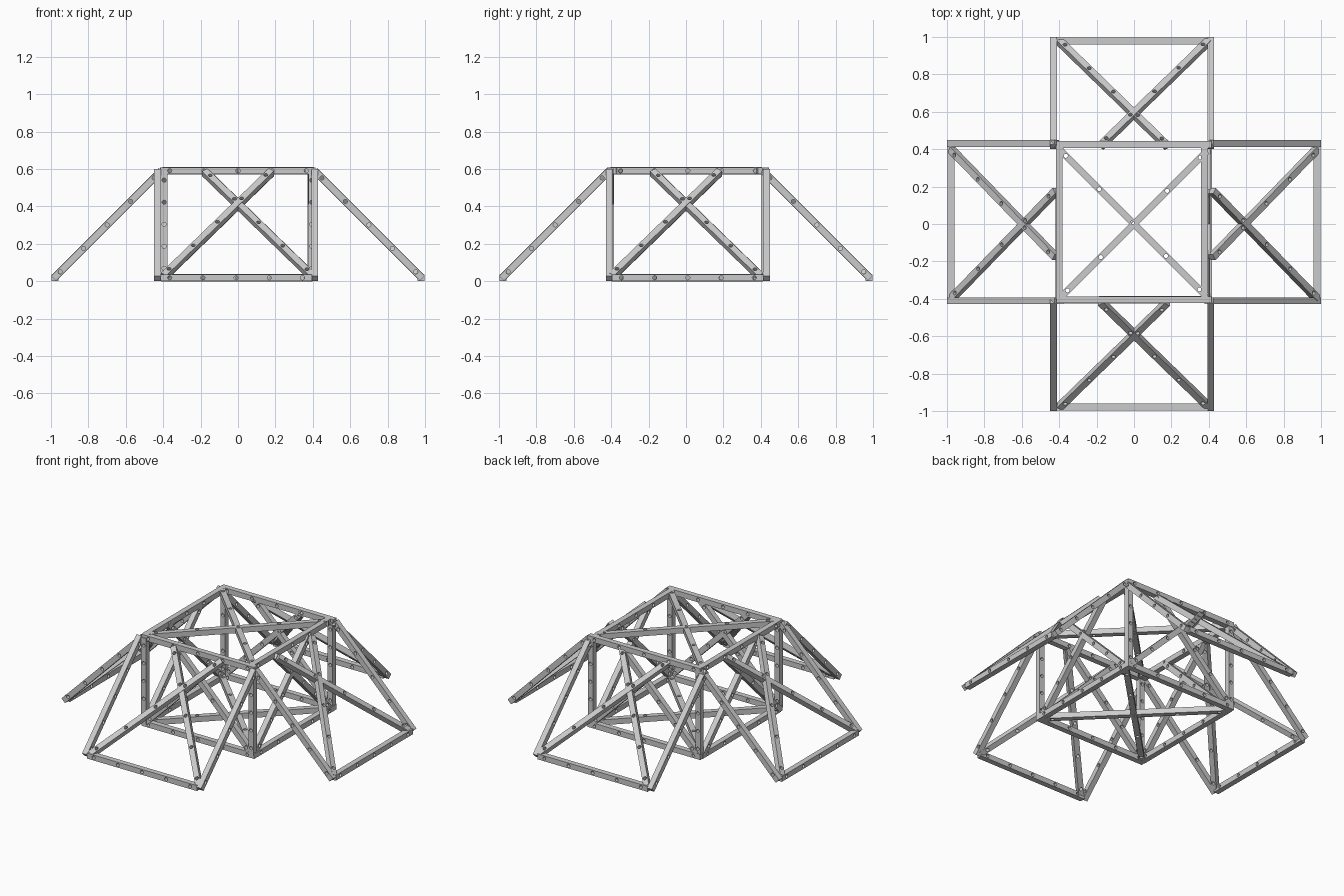
import bpy, math
from mathutils import Vector, Matrix

if "Cube" in bpy.data.objects:
    bpy.data.objects.remove(bpy.data.objects["Cube"])

S = 0.036          # bar thickness
R = 0.011          # drilled hole radius
H = 0.608          # frame height


def beam(name, p, q, drill, m=Matrix(), holes=5):
    """Square bar from p to q with round holes along the drill direction."""
    p, q = m @ Vector(p), m @ Vector(q)
    x = (q - p).normalized()
    z = m.to_3x3() @ Vector(drill)
    z = (z - x * z.dot(x)).normalized()
    y = z.cross(x)
    half = (q - p).length / 2
    cu = bpy.data.curves.new(name + "_profile", 'CURVE')
    cu.dimensions = '2D'
    cu.fill_mode = 'BOTH'
    cu.extrude = S / 2
    loops = [[(-half, -S / 2), (half, -S / 2), (half, S / 2), (-half, S / 2)]]
    step = 2 * (half - 0.05) / (holes - 1)
    for i in range(holes):
        c = -half + 0.05 + i * step
        loops.append([(c + R * math.cos(a * math.pi / 6), R * math.sin(a * math.pi / 6))
                      for a in range(12)])
    for pts in loops:
        sp = cu.splines.new('POLY')
        sp.points.add(len(pts) - 1)
        for pt, (u, v) in zip(sp.points, pts):
            pt.co = (u, v, 0, 1)
        sp.use_cyclic_u = True
        sp.use_smooth = False
    tmp = bpy.data.objects.new(name + "_tmp", cu)
    bpy.context.collection.objects.link(tmp)
    dg = bpy.context.evaluated_depsgraph_get()
    me = bpy.data.meshes.new_from_object(tmp.evaluated_get(dg))
    me.shade_flat()
    bpy.data.objects.remove(tmp)
    bpy.data.curves.remove(cu)
    ob = bpy.data.objects.new(name, me)
    rot = Matrix((x, y, z)).transposed().to_4x4()
    ob.matrix_world = Matrix.Translation((p + q) / 2) @ rot
    bpy.context.collection.objects.link(ob)
    return ob


X, Y, Z = (1, 0, 0), (0, 1, 0), (0, 0, 1)

# central box: top and bottom squares with crossed braces
for level, z in (("bottom", S / 2), ("top", H - S / 2)):
    beam(level + "_rail_front", (-.415, -.405, z), (.415, -.405, z), Y)
    beam(level + "_rail_back", (-.415, .425, z), (.415, .425, z), Y)
    beam(level + "_rail_left", (-.4, -.40, z), (-.4, .42, z), X)
    xr = .377 if level == "top" else .398
    beam(level + "_rail_right", (xr, -.40, z), (xr, .42, z), X)
    beam(level + "_brace_a", (-.40, .40, z - .001), (.385, -.385, z - .001), Z)
    beam(level + "_brace_b", (-.39, -.39, z + .001), (.39, .39, z + .001), Z)

# corner posts
for px in (-.395, .395):
    for py in (-.41, .422):
        beam("corner_post", (px, py, S / 2), (px, py, H - S / 2), Y)

# crossed braces standing in the four box walls
for sx in (-1, 1):
    d = sx * .001
    for wall, y in (("front", -.405), ("back", .425)):
        beam(wall + "_wall_brace", (sx * .39, y + d, .025), (-sx * .175, y + d, .585), Y)
    for wall, x in (("left", -.4), ("right", .39)):
        beam(wall + "_wall_brace", (x + d, sx * .39, .025), (x + d, -sx * .175, .585), X)

# four sloping side panels, each with two rafters, a foot bar and a cross brace
sides = (("front", -.01), ("right", .01), ("back", .01), ("left", -.01))
for k, (side, sh) in enumerate(sides):
    m = Matrix.Rotation(k * math.pi / 2, 4, 'Z') @ Matrix.Translation((sh, 0, 0))
    out = (0, -1, 1)
    for sx in (-1, 1):
        beam(side + "_rafter", (sx * .42, -.986, .014), (sx * .42, -.413, .587), X, m)
        d = sx * .001
        beam(side + "_panel_brace", (sx * .398 - sh, -.976 + d, .024 - d),
             (-sx * .178 - sh, -.417 + d, .583 - d), out, m)
    beam(side + "_foot_bar", (-.405, -.978, S / 2), (.405, -.978, S / 2), Y, m)
